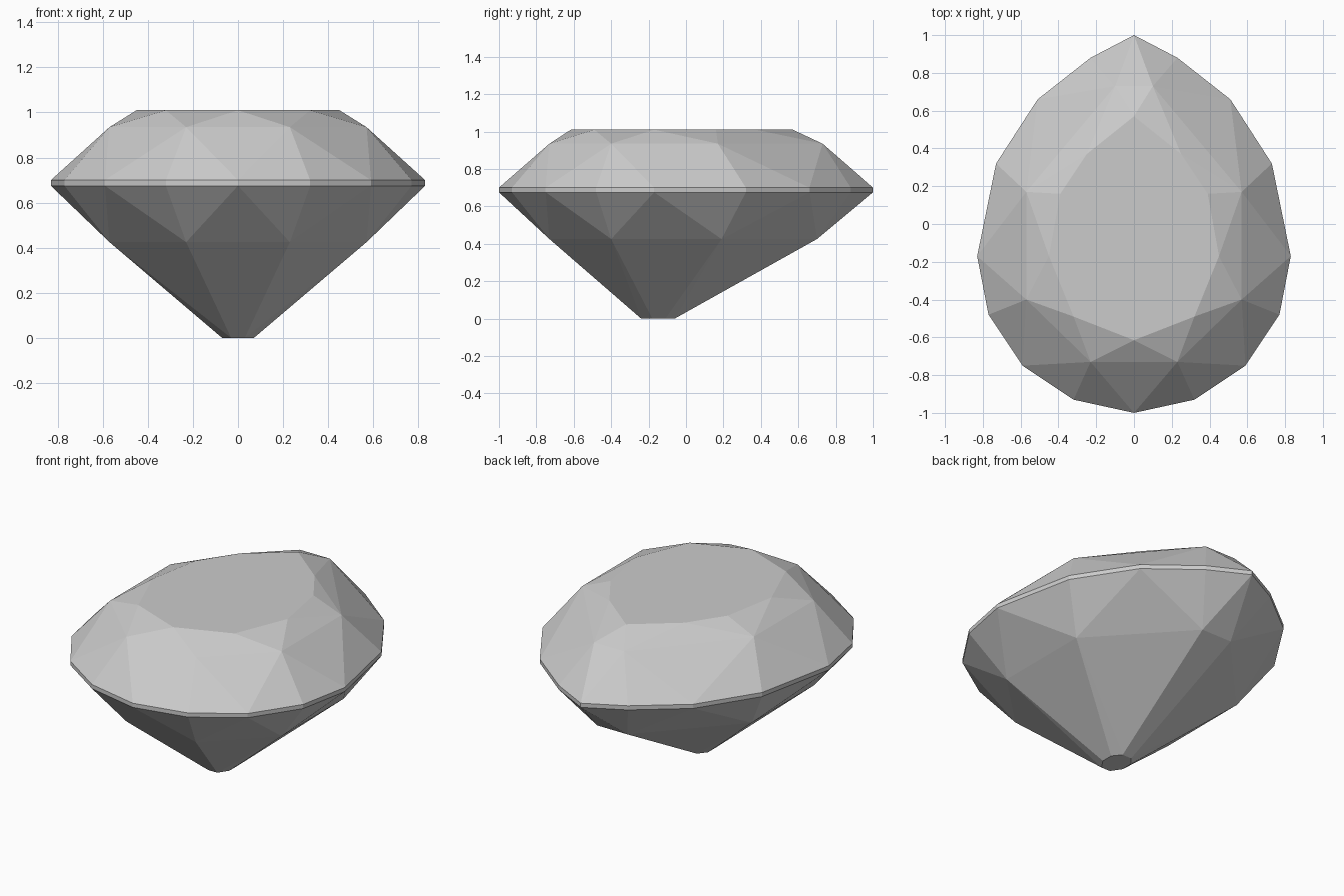
import bpy
import bmesh

if "Cube" in bpy.data.objects:
    bpy.data.objects.remove(bpy.data.objects["Cube"], do_unlink=True)

stone = bpy.data.materials.new("grey stone")
stone.use_nodes = True
GREY = (0.6, 0.6, 0.6, 1)
stone.diffuse_color = GREY
stone.node_tree.nodes["Principled BSDF"].inputs["Base Color"].default_value = GREY

TABLE_Z, STAR_Z, GIRDLE_TOP, GIRDLE_LOW, WAIST_Z = 1.01, 0.935, 0.70, 0.675, 0.425


def ring(half, z):
    """Mirror half an outline across x = 0 and place it at height z."""
    left = [(-x, y) for x, y in half if x > 0]
    return [(x, y, z) for x, y in half + left]


# Half outlines of the pear shape, from the round front to the pointed back
outline = [(0, -1), (0.32, -0.93), (0.59, -0.75), (0.77, -0.48), (0.83, -0.17),
           (0.73, 0.32), (0.51, 0.66), (0.23, 0.88), (0, 1)]
table = [(0, -0.615), (0.32, -0.49), (0.45, -0.17), (0.39, 0.16), (0.25, 0.37), (0, 0.57)]
stars = [(0.23, -0.73), (0.57, -0.40), (0.57, 0.17), (0.10, 0.73)]
waist = [(0.23, -0.73), (0.57, -0.40), (0.57, 0.19), (0.10, 0.70)]
culet = [(0.03, -0.24), (0.07, -0.18), (0.07, -0.11), (0.03, -0.06)]


def faceted_part(name, rings, open_heights):
    """Wrap flat facets around the rings, then open the hidden joining caps."""
    bm = bmesh.new()
    for point in sum(rings, []):
        bm.verts.new(point)
    bmesh.ops.convex_hull(bm, input=bm.verts[:])
    bmesh.ops.recalc_face_normals(bm, faces=bm.faces[:])
    caps = [f for f in bm.faces
            if any(all(abs(v.co.z - z) < 0.001 for v in f.verts) for z in open_heights)]
    bmesh.ops.delete(bm, geom=caps, context='FACES')
    bmesh.ops.dissolve_limit(bm, angle_limit=0.01, verts=bm.verts[:], edges=bm.edges[:])
    mesh = bpy.data.meshes.new(name)
    bm.to_mesh(mesh)
    bm.free()
    mesh.materials.append(stone)
    bpy.context.collection.objects.link(bpy.data.objects.new(name, mesh))


# Crown with flat table, thin girdle band, and pavilion down to the culet
faceted_part("crown", [ring(table, TABLE_Z), ring(stars, STAR_Z), ring(outline, GIRDLE_TOP)],
             [GIRDLE_TOP])
faceted_part("girdle", [ring(outline, GIRDLE_TOP), ring(outline, GIRDLE_LOW)],
             [GIRDLE_TOP, GIRDLE_LOW])
faceted_part("pavilion", [ring(outline, GIRDLE_LOW), ring(waist, WAIST_Z), ring(culet, 0)],
             [GIRDLE_LOW])
